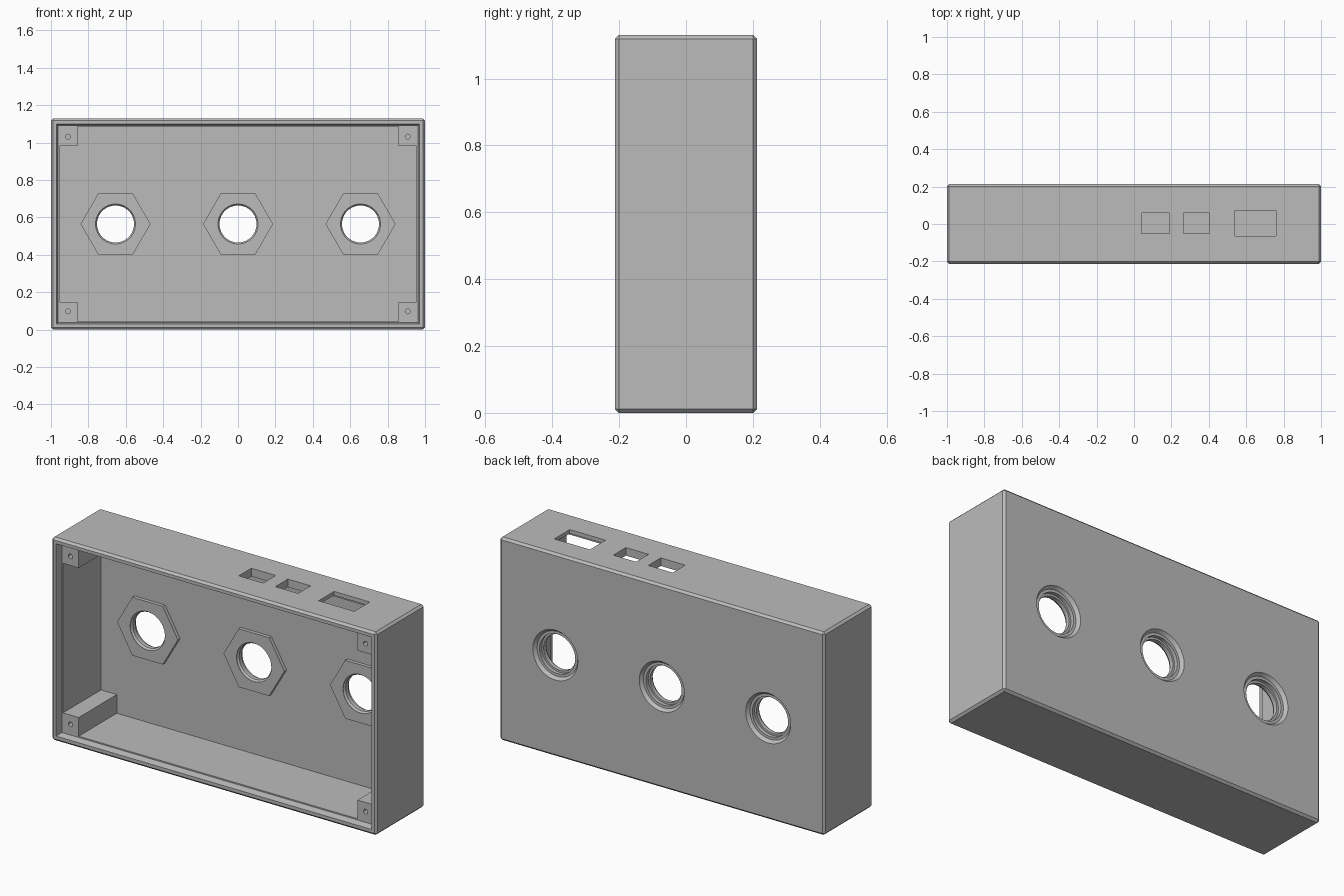
import bpy, bmesh, math

if "Cube" in bpy.data.objects:
    bpy.data.objects.remove(bpy.data.objects["Cube"], do_unlink=True)

W, D, H = 1.0, 0.213, 1.13      # half width, half depth, height
MID = H / 2
WALL = 0.045
BACK = 0.16                     # inner face of the back wall
LEDGE = -0.175                  # lid seat and post tops

grey = bpy.data.materials.new("grey plastic")
grey.use_nodes = True
grey.diffuse_color = (0.5, 0.5, 0.5, 1)
grey.node_tree.nodes["Principled BSDF"].inputs["Base Color"].default_value = (0.5, 0.5, 0.5, 1)


def loft(name, rings):
    """Skin rings of equal point count and cap both ends."""
    bm = bmesh.new()
    loops = [[bm.verts.new(p) for p in ring] for ring in rings]
    n = len(loops[0])
    for a, b in zip(loops, loops[1:]):
        for i in range(n):
            j = (i + 1) % n
            bm.faces.new((a[i], a[j], b[j], b[i]))
    bm.faces.new(loops[0])
    bm.faces.new(loops[-1])
    bmesh.ops.recalc_face_normals(bm, faces=bm.faces)
    mesh = bpy.data.meshes.new(name)
    bm.to_mesh(mesh)
    bm.free()
    mesh.materials.append(grey)
    obj = bpy.data.objects.new(name, mesh)
    bpy.context.collection.objects.link(obj)
    return obj


def rect(x0, x1, z0, z1, y):
    return [(x0, y, z0), (x1, y, z0), (x1, y, z1), (x0, y, z1)]


def box(name, x0, x1, y0, y1, z0, z1):
    return loft(name, [rect(x0, x1, z0, z1, y0), rect(x0, x1, z0, z1, y1)])


def lathe(name, x, z, profile, sides=48):
    """Round or polygonal solid along y from (y, radius) pairs."""
    turn = [2 * math.pi * i / sides for i in range(sides)]
    return loft(name, [[(x + r * math.cos(t), y, z + r * math.sin(t)) for t in turn]
                       for y, r in profile])


def apply_modifier(obj, kind, **settings):
    mod = obj.modifiers.new(kind.lower(), kind)
    for key, value in settings.items():
        setattr(mod, key, value)
    bpy.context.view_layer.objects.active = obj
    bpy.ops.object.modifier_apply(modifier=mod.name)


def cut(obj, cutter):
    apply_modifier(obj, "BOOLEAN", operation="DIFFERENCE", solver="EXACT", object=cutter)


def finish(obj):
    bpy.ops.object.select_all(action="DESELECT")
    obj.select_set(True)
    bpy.context.view_layer.objects.active = obj
    bpy.ops.object.shade_smooth_by_angle(angle=math.radians(25))


cutters = []

# Chamfered outer case
case = box("case", -W, W, -D, D, 0, H)
apply_modifier(case, "BEVEL", width=0.012, segments=1, limit_method="NONE")

# Cavity with a tapered lid seat at the open front
steps = [(-D - 0.01, 0.028), (LEDGE, 0.038), (LEDGE, WALL), (BACK, WALL)]
cavity = loft("cavity_cutter", [rect(-W + m, W - m, m, H - m, y) for y, m in steps])
cut(case, cavity)
cutters.append(cavity)

# Connector openings in the top wall
for x0, x1, y0, y1 in [(0.04, 0.19, -0.05, 0.06), (0.265, 0.405, -0.05, 0.06),
                       (0.54, 0.76, -0.063, 0.073)]:
    port = box("port_cutter", x0, x1, y0, y1, H - 0.1, H + 0.05)
    cut(case, port)
    cutters.append(port)
pocket = box("pocket_cutter", 0.51, 0.79, -0.093, 0.103, H - 0.1, H - 0.022)
cut(case, pocket)
cutters.append(pocket)

# Hexagonal bosses and countersunk round holes through the back wall
front = BACK - 0.02
hole_profile = [(front - 0.01, 0.107), (front + 0.002, 0.107), (front + 0.012, 0.099),
                (0.175, 0.099), (0.175, 0.11), (0.195, 0.11), (0.195, 0.125),
                (D + 0.002, 0.14), (D + 0.02, 0.14)]
for label, x in (("right", -0.655), ("middle", 0), ("left", 0.655)):
    boss = lathe("hex_boss_" + label, x, MID, [(front, 0.187), (BACK, 0.187)], sides=6)
    hole = lathe("hole_cutter_" + label, x, MID, hole_profile)
    cut(case, hole)
    cut(boss, hole)
    cutters.append(hole)
    finish(boss)

# Corner screw posts with pilot holes
for sx, side in ((-1, "right"), (1, "left")):
    for sz, level in ((-1, "lower"), (1, "upper")):
        xs = sorted((sx * 0.858, sx * 0.96))
        zs = sorted((MID + sz * 0.416, MID + sz * 0.525))
        post = box(f"screw_post_{level}_{side}", *xs, LEDGE, BACK + 0.005, *zs)
        pilot = lathe("pilot_cutter", sx * 0.908, MID + sz * 0.467,
                      [(LEDGE - 0.01, 0.013), (0, 0.013)], sides=24)
        cut(post, pilot)
        cutters.append(pilot)
        finish(post)

finish(case)
for cutter in cutters:
    bpy.data.objects.remove(cutter, do_unlink=True)
